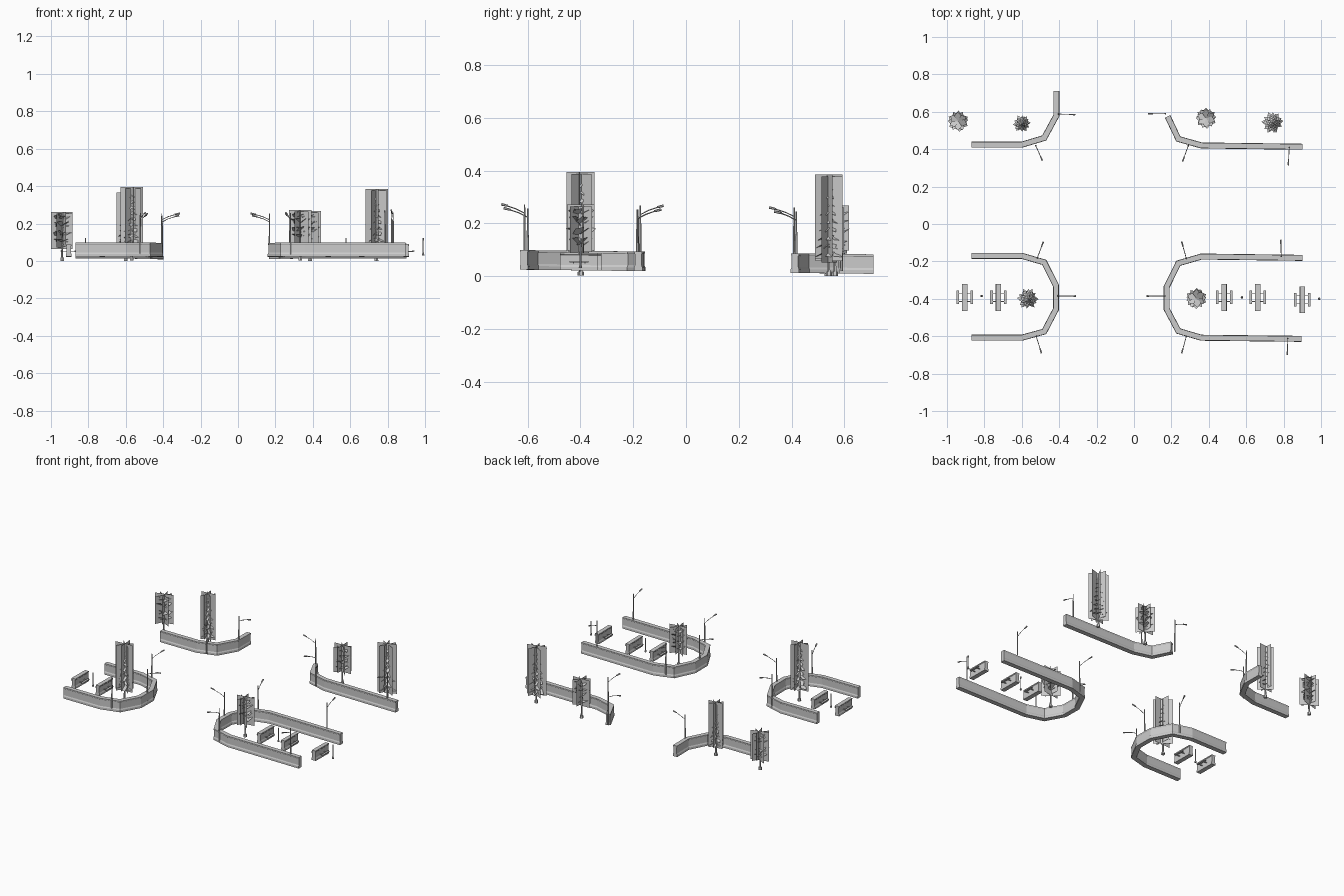
import bpy, bmesh, math, random
from mathutils import Vector, Matrix

if "Cube" in bpy.data.objects:
    bpy.data.objects.remove(bpy.data.objects["Cube"])

random.seed(4)


def ground(y):
    # the site falls slightly towards the back
    return 0.017 - 0.012 * y


def finish(bm, name, recalc=True):
    if recalc:
        bmesh.ops.recalc_face_normals(bm, faces=bm.faces)
    me = bpy.data.meshes.new(name)
    bm.to_mesh(me)
    bm.free()
    ob = bpy.data.objects.new(name, me)
    bpy.context.collection.objects.link(ob)
    return ob


def box(bm, c, s):
    m = Matrix.Translation(c) @ Matrix.Diagonal((*s, 1))
    bmesh.ops.create_cube(bm, size=1, matrix=m)


def rod(bm, a, b, r1, r2, n=6):
    a, b = Vector(a), Vector(b)
    d = b - a
    rot = d.to_track_quat('Z', 'Y').to_matrix().to_4x4()
    bmesh.ops.create_cone(bm, cap_ends=True, segments=n, radius1=r1, radius2=r2,
                          depth=d.length, matrix=Matrix.Translation((a + b) / 2) @ rot)


PROFILE = [(-.016, 0), (.016, 0), (.016, .014), (.0125, .022), (.0125, .064), (.0145, .067),
           (.0145, .074), (-.0145, .074), (-.0145, .067), (-.0125, .064), (-.0125, .022), (-.016, .014)]


def sweep(bm, path, profile):
    # mitred sweep of a cross-section along a plan path
    pts = [Vector(p) for p in path]
    rings = []
    for i, p in enumerate(pts):
        d0 = (p - pts[i - 1]).normalized() if i else (pts[1] - p).normalized()
        d1 = (pts[i + 1] - p).normalized() if i < len(pts) - 1 else d0
        t = (d0 + d1).normalized()
        n = Vector((-t.y, t.x)) / max(t.dot(d0), .5)
        rings.append([bm.verts.new((p.x + n.x * u, p.y + n.y * u, ground(p.y) + z))
                      for u, z in profile])
    k = len(profile)
    for a, b in zip(rings, rings[1:]):
        for j in range(k):
            bm.faces.new((a[j], a[(j + 1) % k], b[(j + 1) % k], b[j]))
    bm.faces.new(rings[0])
    bm.faces.new(rings[-1])


# low curved walls
WALLS = {
    "wall_back_left": [(-.87, .424), (-.6, .424), (-.48, .46), (-.415, .58), (-.415, .71)],
    "wall_back_right": [(.18, .575), (.237, .455), (.36, .42), (.9, .413)],
    "wall_front_left": [(-.87, -.17), (-.6, -.17), (-.48, -.205), (-.417, -.33),
                        (-.417, -.455), (-.48, -.575), (-.6, -.608), (-.87, -.608)],
    "wall_front_right": [(.9, -.181), (.36, -.174), (.237, -.21), (.175, -.335),
                         (.175, -.455), (.237, -.572), (.36, -.608), (.895, -.614)],
}
for name, path in WALLS.items():
    bm = bmesh.new()
    sweep(bm, path, PROFILE)
    finish(bm, name)

# short dividers with a seat on each side
for i, x in enumerate((-.905, -.725, .482, .662, .9)):
    y = -.392 if x < .8 else -.405
    bm = bmesh.new()
    sweep(bm, [(x, y - .072), (x, y + .072)], [(u * .95, z * .9) for u, z in PROFILE])
    z = ground(y) + .032
    for s in (-1, 1):
        box(bm, (x + s * .037, y, z), (.014, .072, .005))
        for t in (-.022, .022):
            box(bm, (x + s * .024, y + t, z - .004), (.028, .004, .004))
    finish(bm, f"bench_divider_{i}")

# small bollards between the benches
for i, (x, y) in enumerate(((-.815, -.385), (.577, -.392), (.99, -.4))):
    z = ground(y) + .008
    bm = bmesh.new()
    rod(bm, (x, y, z), (x, y, z + .014), .007, .004, 8)
    rod(bm, (x, y, z + .014), (x, y, .11), .003, .003)
    rod(bm, (x, y, .11), (x, y, .123), .004, .004)
    finish(bm, f"bollard_{i}")

# street lamps: base x, y and lamp head x, y
LAMPS = [(-.405, .588, -.315, .585), (-.525, .418, -.49, .34),
         (.168, .59, .075, .59), (.29, .418, .26, .335), (.83, .41, .825, .315),
         (-.517, -.182, -.485, -.095), (-.408, -.385, -.31, -.385), (-.523, -.6, -.495, -.69),
         (.28, -.185, .255, -.095), (.787, -.173, .785, -.085), (.168, -.385, .067, -.385),
         (.28, -.6, .255, -.69), (.822, -.612, .82, -.7)]
for i, (x, y, hx, hy) in enumerate(LAMPS):
    top = .25 - .012 * y + (.015 if x > .7 else 0)
    bm = bmesh.new()
    g = ground(y) + .01
    rod(bm, (x, y, g), (x, y, .15), .005, .004)
    rod(bm, (x, y, .15), (x, y, top), .004, .0025)

    def at(t, z):
        return (x + (hx - x) * t, y + (hy - y) * t, z)
    rod(bm, at(0, top - .034), at(.35, top - .018), .002, .002, 4)
    rod(bm, at(.35, top - .018), at(.75, top - .006), .002, .002, 4)
    rod(bm, at(.72, top - .006), at(1, top), .004, .005)
    finish(bm, f"street_lamp_{i}")


def quad(bm, pts):
    bm.faces.new([bm.verts.new(p) for p in pts])


def tree(name, x, y, r, z0, z1, tall):
    c = Vector((x, y, 0))
    # trunk with flared root
    bm = bmesh.new()
    rod(bm, (x, y, 0.002 if y < 0 else 0), (x, y, .018), .012, .010, 6)
    rod(bm, (x, y, .018), (x, y, z1 - .03), .006, .002, 5)
    if not tall:
        for k in range(7):
            a = k * 2.4
            h = z0 + (z1 - z0) * (.1 + .09 * k)
            rod(bm, (x, y, h), (x + .04 * math.cos(a), y + .04 * math.sin(a), h + .04), .003, .001, 4)
    finish(bm, name + "_trunk")
    # crossed upright foliage cards
    bm = bmesh.new()
    start = random.uniform(0, .3)
    for k in range(4):
        a = start + k * math.pi / 4
        u = Vector((math.cos(a), math.sin(a), 0)) * r * (1 - .06 * (k % 3))
        lo, hi = z0 + .006 * (k % 3), z1 - .008 * (k % 2)
        o = c + Vector((-math.sin(a), math.cos(a), 0)) * random.uniform(-.008, .008)
        quad(bm, [o - u + Vector((0, 0, lo)), o + u + Vector((0, 0, lo)),
                  o + u + Vector((0, 0, hi)), o - u + Vector((0, 0, hi))])
    # sloping leaf cards in tiers around the trunk
    tiers, count = (9, 6) if tall else (4, 6)
    for t in range(tiers):
        f = (t + .5) / tiers
        h = z0 + (z1 - z0) * (.08 + .85 * f)
        reach = r * (1 - .7 * f) if tall else r * (.95 - .25 * abs(f - .4))
        drop = -.022 if tall else random.uniform(.005, .03)
        for k in range(count):
            a = k * math.tau / count + t * .55 + random.uniform(-.15, .15)
            d = Vector((math.cos(a), math.sin(a), 0))
            s = Vector((-d.y, d.x, random.uniform(.2, .7))) * reach * (.3 if tall else .42)
            p = c + Vector((0, 0, h))
            e = p + d * reach + Vector((0, 0, drop))
            m = p.lerp(e, .55)
            quad(bm, [p, m - s, e, m + s])
    finish(bm, name + "_foliage", False)


# conifer-like and rounder trees
for i, (x, y, r, z0, z1) in enumerate(((-.568, -.4, .06, .075, .395), (.74, .542, .062, .052, .385),
                                       (-.6, .537, .05, .055, .365))):
    tree(f"tall_tree_{i}", x, y, r, z0, z1, True)
for i, (x, y, r, z0, z1) in enumerate(((-.94, .55, .06, .065, .262), (.333, -.398, .06, .085, .272),
                                       (.385, .565, .06, .085, .268))):
    tree(f"round_tree_{i}", x, y, r, z0, z1, False)
